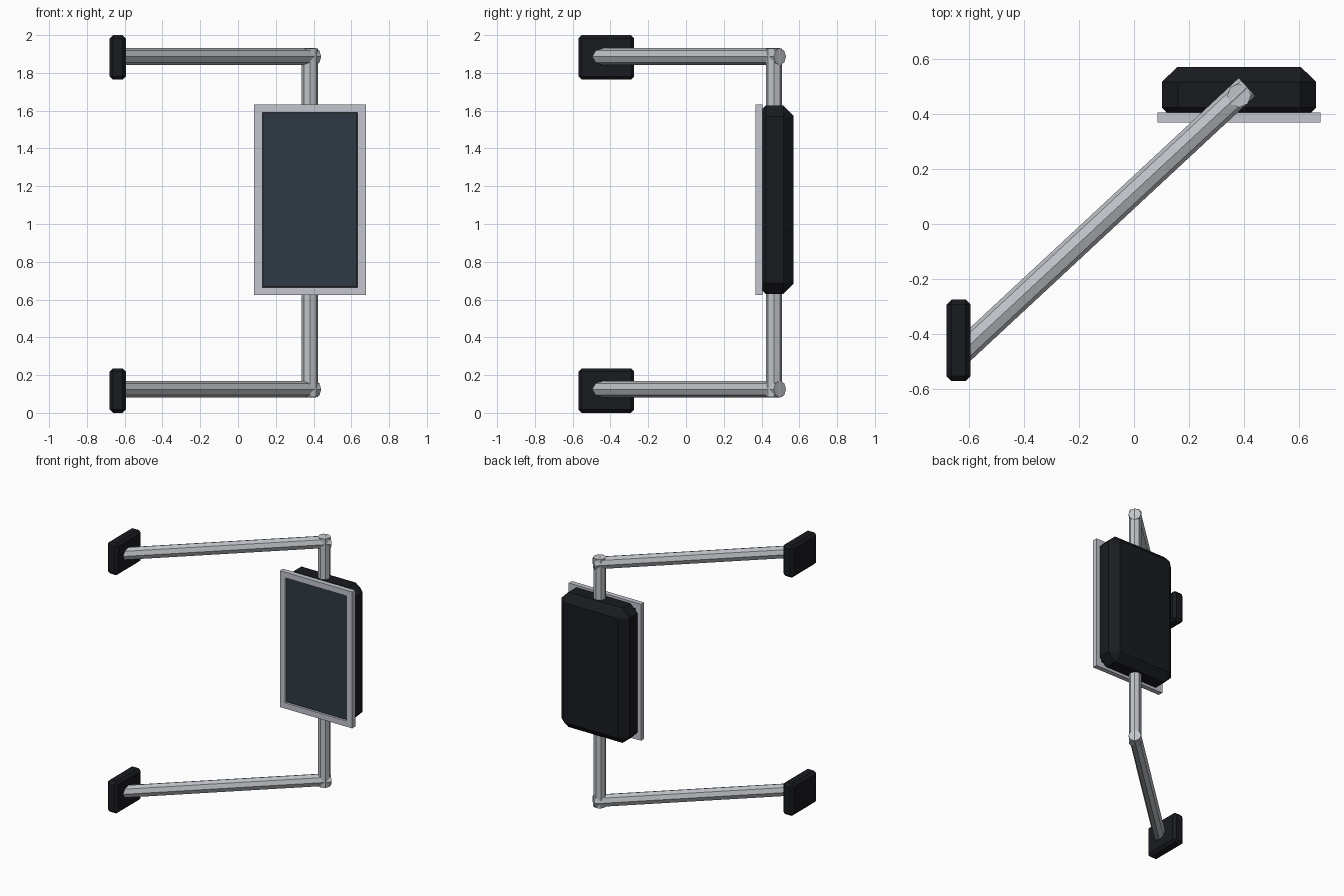
import bpy, bmesh
from mathutils import Vector

if "Cube" in bpy.data.objects:
    bpy.data.objects.remove(bpy.data.objects["Cube"])


def material(name, r, g, b):
    m = bpy.data.materials.new(name)
    m.diffuse_color = (r, g, b, 1)
    m.use_nodes = True
    m.node_tree.nodes["Principled BSDF"].inputs["Base Color"].default_value = m.diffuse_color
    return m


METAL = material("metal", 0.52, 0.54, 0.57)
FRAME = material("frame_grey", 0.55, 0.56, 0.62)
BLACK = material("black_plastic", 0.010, 0.011, 0.014)
GLASS = material("dark_glass", 0.028, 0.042, 0.058)


def finish(bm, name, mat):
    bmesh.ops.recalc_face_normals(bm, faces=bm.faces)
    me = bpy.data.meshes.new(name)
    bm.to_mesh(me)
    bm.free()
    me.materials.append(mat)
    ob = bpy.data.objects.new(name, me)
    bpy.context.collection.objects.link(ob)
    return ob


def box(name, lo, hi, mat, bevel=0):
    lo, hi = Vector(lo), Vector(hi)
    bm = bmesh.new()
    bmesh.ops.create_cube(bm, size=1)
    bmesh.ops.scale(bm, vec=hi - lo, verts=bm.verts)
    bmesh.ops.translate(bm, vec=(lo + hi) / 2, verts=bm.verts)
    if bevel:
        bmesh.ops.bevel(bm, geom=bm.edges[:], offset=bevel, segments=1,
                        affect='EDGES')
    return finish(bm, name, mat)


def tube(name, a, b, radius=0.0445):
    """Octagonal bar from a to b, with a corner pointing up (or along x)."""
    a, b = Vector(a), Vector(b)
    d = b - a
    bm = bmesh.new()
    bmesh.ops.create_cone(bm, cap_ends=True, segments=8, radius1=radius,
                          radius2=radius, depth=d.length)
    ob = finish(bm, name, METAL)
    ob.rotation_euler = d.to_track_quat('Z', 'Y').to_euler()
    ob.location = (a + b) / 2
    return ob


def loft(name, rings, mat, closed=False):
    """Skin between rings of equal length; cap the ends or join them up."""
    bm = bmesh.new()
    loops = [[bm.verts.new(p) for p in r] for r in rings]
    pairs = list(zip(loops, loops[1:]))
    if closed:
        pairs.append((loops[-1], loops[0]))
    else:
        bm.faces.new(loops[0])
        bm.faces.new(loops[-1])
    n = len(loops[0])
    for p, q in pairs:
        for i in range(n):
            j = (i + 1) % n
            bm.faces.new((p[i], p[j], q[j], q[i]))
    return finish(bm, name, mat)


# Wall pads and the diagonal arms reaching out from them
for label, pad_z, arm_z in (("lower", 0.118, 0.125), ("upper", 1.882, 1.886)):
    box(label + "_wall_pad", (-0.68, -0.57, pad_z - 0.118),
        (-0.593, -0.274, pad_z + 0.118), BLACK, 0.018)
    tube(label + "_arm", (-0.64, -0.479, arm_z), (0.41, 0.497, arm_z))

# Upright pole
tube("pole", (0.381, 0.466, 0.085), (0.381, 0.466, 1.928), 0.0435)

# Housing: cut-corner rectangles lofted from front to back
CX, CZ = 0.381, 1.128


def cut_rect(y, inset, cut):
    w, h = 0.28 - inset, 0.499 - inset
    pts = [(w - cut, h), (w, h - cut), (w, cut - h), (w - cut, -h),
           (cut - w, -h), (-w, cut - h), (-w, h - cut), (cut - w, h)]
    return [(CX + x, y, CZ + z) for x, z in pts]


loft("screen_housing", [cut_rect(0.405, 0.018, 0.045),
                        cut_rect(0.423, 0, 0.058),
                        cut_rect(0.515, 0, 0.058),
                        cut_rect(0.57, 0.056, 0.006)], BLACK)


# Frame around the screen
def rect(y, w, h):
    return [(CX + sx * w, y, CZ + sz * h)
            for sx, sz in ((1, 1), (1, -1), (-1, -1), (-1, 1))]


loft("screen_frame", [rect(0.368, 0.296, 0.505), rect(0.368, 0.252, 0.463),
                      rect(0.405, 0.252, 0.463), rect(0.405, 0.296, 0.505)],
     FRAME, closed=True)

# Glass, set slightly back with a thin dark border
box("screen_border", (CX - 0.252, 0.385, CZ - 0.463),
    (CX + 0.252, 0.41, CZ + 0.463), BLACK)
box("screen_glass", (CX - 0.245, 0.38, CZ - 0.456),
    (CX + 0.245, 0.40, CZ + 0.456), GLASS)
